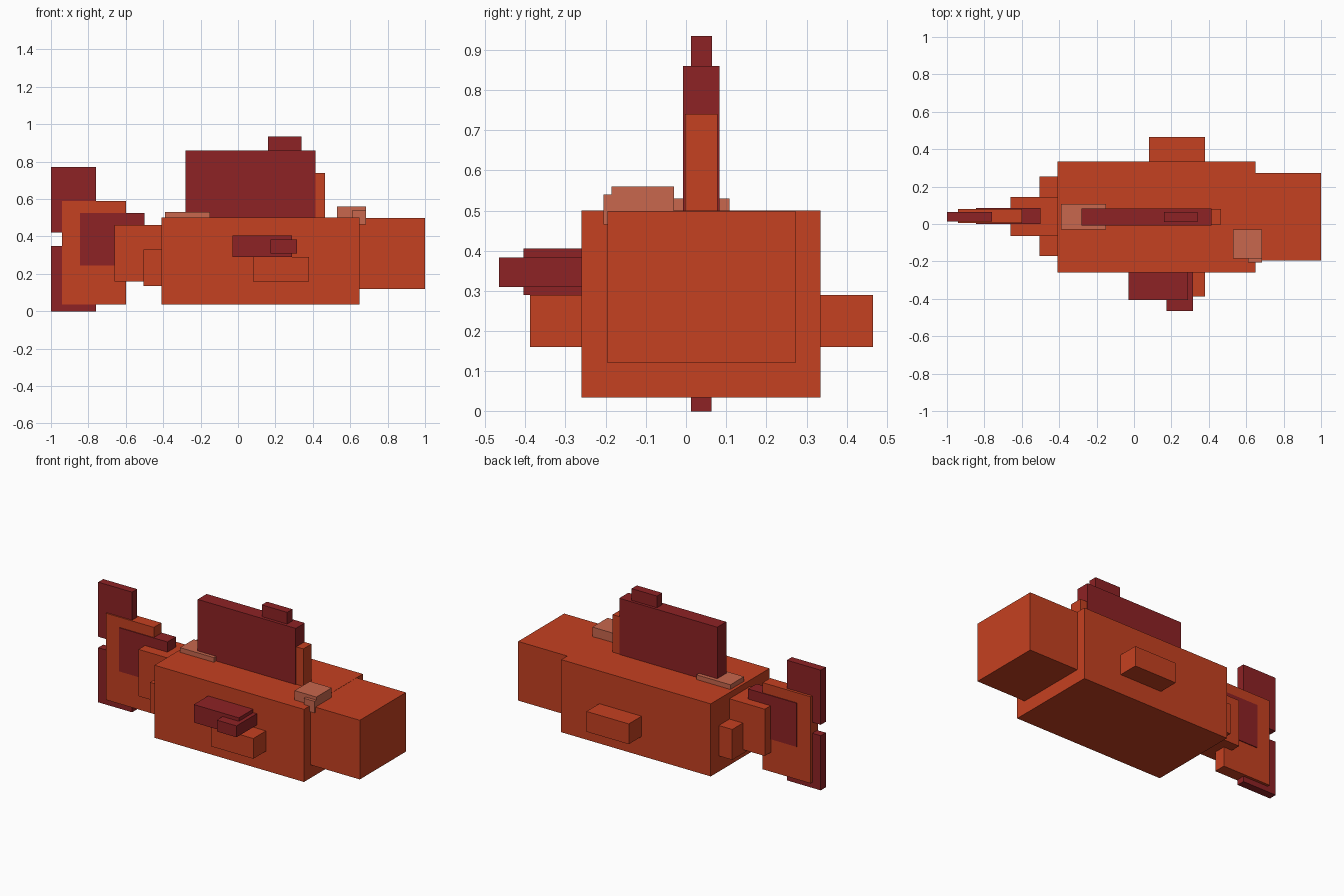
import bpy
import bmesh
from mathutils import Vector

default = bpy.data.objects.get("Cube")
if default:
    bpy.data.objects.remove(default, do_unlink=True)


def material(name, rgb):
    mat = bpy.data.materials.new(name)
    mat.use_nodes = True
    color = (*rgb, 1)
    mat.diffuse_color = color
    mat.node_tree.nodes["Principled BSDF"].inputs["Base Color"].default_value = color
    return mat


orange = material("orange scales", (0.56, 0.052, 0.015))
crimson = material("dark red fins", (0.27, 0.016, 0.018))
salmon = material("pale salmon patches", (0.58, 0.135, 0.075))


def box(name, mat, x, y, z):
    """Flat-sided block spanning the given (low, high) range on each axis."""
    low, high = (Vector(corner) for corner in zip(x, y, z))
    bm = bmesh.new()
    bmesh.ops.create_cube(bm, size=1)
    bmesh.ops.scale(bm, vec=high - low, verts=bm.verts)
    mesh = bpy.data.meshes.new(name)
    bm.to_mesh(mesh)
    bm.free()
    mesh.materials.append(mat)
    obj = bpy.data.objects.new(name, mesh)
    obj.location = (low + high) / 2
    bpy.context.collection.objects.link(obj)
    return obj


# Trunk, head and tapering tail stem
box("body", orange, (-0.41, 0.65), (-0.26, 0.335), (0.035, 0.5))
box("head", orange, (0.64, 1.0), (-0.195, 0.272), (0.12, 0.499))
box("tail_collar", orange, (-0.505, -0.4), (-0.17, 0.253), (0.135, 0.33))
box("tail_stem", orange, (-0.66, -0.4), (-0.065, 0.145), (0.16, 0.46))

# Tail fin with a raised dark centre and two dark lobes
box("tail_fin", orange, (-0.94, -0.60), (0.005, 0.081), (0.035, 0.59))
box("tail_centre", crimson, (-0.845, -0.50), (0.0, 0.086), (0.245, 0.525))
for name, z in (("upper_tail_lobe", (0.42, 0.77)), ("lower_tail_lobe", (0.0, 0.35))):
    box(name, crimson, (-1.0, -0.76), (0.013, 0.064), z)

# Dorsal fin
box("dorsal_fin_front", orange, (0.1, 0.465), (-0.003, 0.079), (0.49, 0.74))
box("dorsal_fin", crimson, (-0.28, 0.415), (-0.008, 0.083), (0.49, 0.86))
box("dorsal_fin_tip", crimson, (0.16, 0.34), (0.012, 0.065), (0.85, 0.935))

# Side fins
for name, y in (("left_side_fin", (0.325, 0.465)), ("right_side_fin", (-0.388, -0.25))):
    box(name, orange, (0.08, 0.38), y, (0.16, 0.29))
box("right_upper_fin", crimson, (-0.03, 0.29), (-0.405, -0.25), (0.29, 0.405))
box("right_upper_fin_tip", crimson, (0.175, 0.315), (-0.465, -0.25), (0.31, 0.383))

# Pale patches on the back and brow
box("back_patch", salmon, (-0.39, -0.15), (-0.03, 0.108), (0.49, 0.53))
box("brow_patch", salmon, (0.53, 0.685), (-0.185, -0.03), (0.49, 0.56))
box("brow_edge", salmon, (0.61, 0.685), (-0.205, -0.17), (0.465, 0.54))
